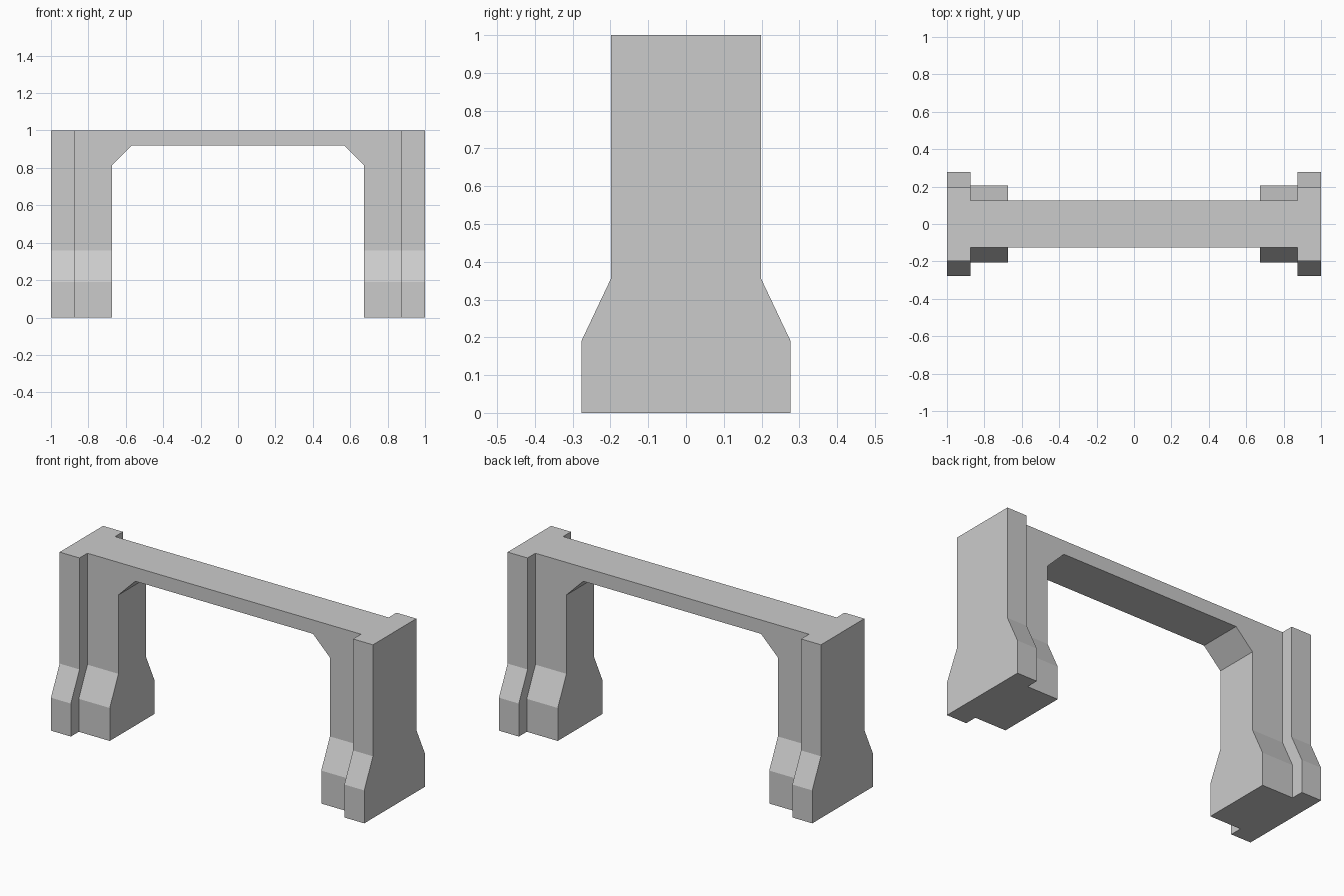
import bpy
import bmesh

default_cube = bpy.data.objects.get("Cube")
if default_cube:
    bpy.data.objects.remove(default_cube, do_unlink=True)

# Single flat concrete colour
concrete = bpy.data.materials.new("concrete_grey")
concrete.use_nodes = True
GREY = (0.6, 0.6, 0.6, 1)
concrete.diffuse_color = GREY
concrete.node_tree.nodes["Principled BSDF"].inputs["Base Color"].default_value = GREY

FLARE_LOW, FLARE_HIGH, FLARE_OUT = 0.19, 0.357, 0.079


def flared_slab(name, outline, half_depth):
    """Extrude an (x, z) outline along y, then widen its foot in y."""
    bm = bmesh.new()
    face = bm.faces.new([bm.verts.new((x, -half_depth, z)) for x, z in outline])
    extruded = bmesh.ops.extrude_face_region(bm, geom=[face])["geom"]
    for v in extruded:
        if isinstance(v, bmesh.types.BMVert):
            v.co.y = half_depth

    # Cut the top and bottom edges of the flare, then push the foot outwards
    for height in (FLARE_HIGH, FLARE_LOW):
        bmesh.ops.bisect_plane(
            bm, geom=bm.verts[:] + bm.edges[:] + bm.faces[:],
            plane_co=(0, 0, height), plane_no=(0, 0, 1))
    for v in bm.verts:
        if v.co.z < FLARE_LOW + 0.01:
            v.co.y += FLARE_OUT if v.co.y > 0 else -FLARE_OUT

    bmesh.ops.recalc_face_normals(bm, faces=bm.faces[:])
    mesh = bpy.data.meshes.new(name)
    bm.to_mesh(mesh)
    bm.free()
    mesh.materials.append(concrete)
    obj = bpy.data.objects.new(name, mesh)
    bpy.context.collection.objects.link(obj)
    return obj


# Inner legs and crossbeam with chamfered corners, as one portal
PILLAR_X, LEG_X = 0.873, 0.675
half = [(PILLAR_X, 1), (PILLAR_X, 0), (LEG_X, 0), (LEG_X, 0.812), (0.567, 0.92)]
flared_slab("portal_frame", half + [(-x, z) for x, z in reversed(half)], 0.126)

# Deeper outer pillars at both ends
for side, sign in (("left", 1), ("right", -1)):
    outline = [(sign * x, z) for x, z in ((PILLAR_X, 0), (1, 0), (1, 1), (PILLAR_X, 1))]
    flared_slab(side + "_outer_pillar", outline, 0.198)
